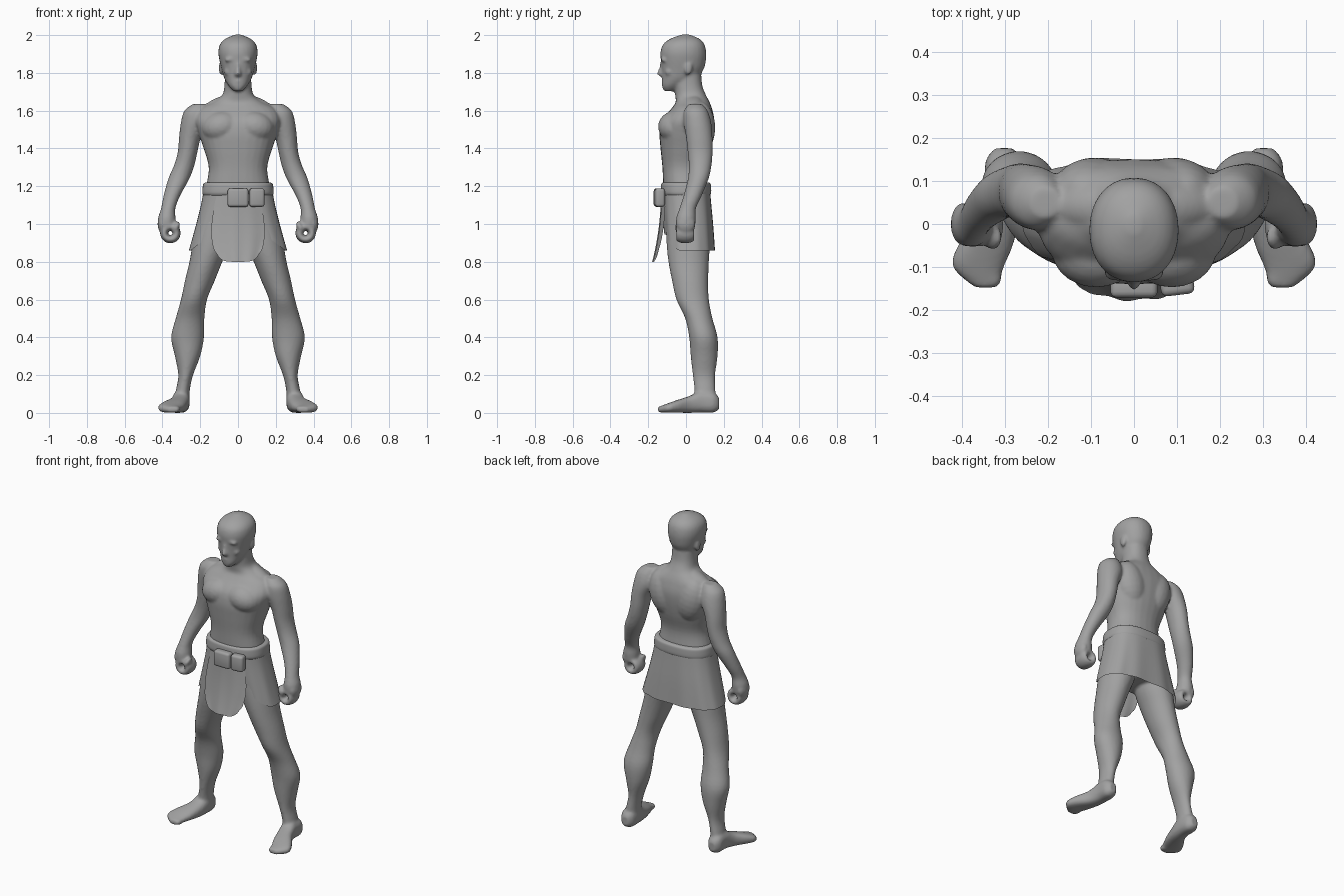
import bpy, bmesh, math
from mathutils import Matrix, Vector

if "Cube" in bpy.data.objects:
    bpy.data.objects.remove(bpy.data.objects["Cube"])

grey = bpy.data.materials.new("neutral_grey")
grey.diffuse_color = (0.36, 0.36, 0.36, 1)
grey.use_nodes = True
grey.node_tree.nodes["Principled BSDF"].inputs["Base Color"].default_value = grey.diffuse_color


def spline(rows, steps=4):
    """Catmull-Rom interpolation of a list of section rows."""
    out = []
    for i in range(len(rows) - 1):
        a, b = rows[max(i - 1, 0)], rows[i]
        c, d = rows[i + 1], rows[min(i + 2, len(rows) - 1)]
        for s in range(steps):
            t = s / steps
            out.append([0.5 * (2 * q + (r - p) * t + (2 * p - 5 * q + 4 * r - u) * t * t
                               + (3 * q - p - 3 * r + u) * t ** 3)
                        for p, q, r, u in zip(a, b, c, d)])
    return out + [list(rows[-1])]


def loft(bm, rows, axis='z', side=1, power=2.0, n=28, caps=True):
    """Rows: position along axis, two centre coordinates, two radii."""
    rings = []
    for p, c1, c2, r1, r2 in spline(rows):
        ring = []
        for k in range(n):
            a = 2 * math.pi * k / n
            u = c1 + r1 * math.copysign(abs(math.cos(a)) ** (2 / power), math.cos(a))
            v = c2 + r2 * math.copysign(abs(math.sin(a)) ** (2 / power), math.sin(a))
            ring.append(bm.verts.new((side * u, v, p) if axis == 'z' else (side * u, p, v)))
        rings.append(ring)
    for a, b in zip(rings, rings[1:]):
        for k in range(n):
            bm.faces.new((a[k], a[(k + 1) % n], b[(k + 1) % n], b[k]))
    if caps:
        bm.faces.new(rings[0])
        bm.faces.new(rings[-1])
    return rings


def ball(bm, loc, size, tilt=0):
    m = Matrix.Translation(loc) @ Matrix.Rotation(tilt, 4, 'Y') @ Matrix.Diagonal((*size, 1))
    bmesh.ops.create_uvsphere(bm, u_segments=20, v_segments=12, radius=1, matrix=m)


def ring_tube(bm, loc, major, minor, ystretch, n=24, m=12):
    """Closed ring whose hole runs along y."""
    v = [[bm.verts.new(Vector(loc) + Vector((
        math.cos(a) * (major + minor * math.cos(b)), ystretch * minor * math.sin(b),
        math.sin(a) * (major + minor * math.cos(b)))))
        for b in (2 * math.pi * j / m for j in range(m))]
        for a in (2 * math.pi * i / n for i in range(n))]
    for i in range(n):
        for j in range(m):
            bm.faces.new((v[i][j], v[(i + 1) % n][j],
                          v[(i + 1) % n][(j + 1) % m], v[i][(j + 1) % m]))


def finish(bm, name, angle=50):
    bmesh.ops.recalc_face_normals(bm, faces=bm.faces)
    me = bpy.data.meshes.new(name)
    bm.to_mesh(me)
    bm.free()
    ob = bpy.data.objects.new(name, me)
    bpy.context.collection.objects.link(ob)
    me.materials.append(grey)
    bpy.ops.object.select_all(action='DESELECT')
    ob.select_set(True)
    bpy.context.view_layer.objects.active = ob
    bpy.ops.object.shade_smooth_by_angle(angle=math.radians(angle))
    return ob


body = bmesh.new()
# torso from pelvis to neck
loft(body, [(0.92, 0, .015, .17, .11), (1.05, 0, .01, .19, .12), (1.2, 0, -.005, .168, .115),
            (1.3, 0, -.01, .155, .115), (1.4, 0, -.002, .182, .133), (1.48, 0, .003, .208, .143),
            (1.55, 0, .012, .225, .138), (1.61, 0, .03, .2, .108), (1.645, 0, .035, .135, .09),
            (1.68, 0, .025, .085, .082), (1.73, 0, .012, .072, .075), (1.8, 0, .005, .07, .075)],
     power=2.3)
# head
loft(body, [(1.703, 0, -.09, .022, .022), (1.73, 0, -.072, .048, .055), (1.77, 0, -.035, .072, .092),
            (1.82, 0, -.018, .087, .112), (1.87, 0, -.014, .099, .12), (1.91, 0, -.014, .104, .121),
            (1.95, 0, -.012, .096, .11), (1.98, 0, -.006, .068, .078), (2.003, 0, -.002, .015, .02)],
     power=2.15)
# nose
loft(body, [(1.782, 0, -.125, .014, .014), (1.795, 0, -.132, .018, .022), (1.82, 0, -.127, .012, .018),
            (1.865, 0, -.122, .009, .012)], n=12)
# lips and chin
ball(body, (0, -.118, 1.757), (.026, .012, .012))
ball(body, (0, -.105, 1.722), (.025, .02, .018))

for s in (-1, 1):
    # brows, cheeks, ears
    ball(body, (s * .038, -.116, 1.872), (.034, .018, .012), s * .15)
    ball(body, (s * .05, -.087, 1.805), (.024, .025, .022))
    ball(body, (s * .09, .012, 1.825), (.012, .022, .036))
    # chest, shoulder blades and neck muscles
    ball(body, (s * .088, -.06, 1.515), (.105, .088, .082), s * .2)
    ball(body, (s * .092, .075, 1.51), (.095, .08, .14), s * .25)
    ball(body, (s * .09, .04, 1.64), (.105, .05, .034), s * .36)
    # arm
    loft(body, [(1.635, .205, .05, .035, .035), (1.6, .222, .052, .062, .062), (1.54, .23, .06, .072, .073),
                (1.46, .254, .07, .058, .07), (1.38, .267, .075, .052, .066), (1.31, .285, .075, .054, .06),
                (1.24, .313, .065, .056, .055), (1.15, .35, .035, .044, .048), (1.08, .37, .008, .038, .044),
                (1.03, .377, 0, .047, .052), (.985, .375, -.002, .045, .05)], side=s)
    # curled hand with thumb
    ring_tube(body, (s * .358, -.004, .952), .034, .021, 2.4)
    ball(body, (s * .398, 0, 1.0), (.028, .05, .05))
    ball(body, (s * .328, -.03, .982), (.017, .03, .035), s * -.4)
    # leg
    loft(body, [(1.02, .115, .01, .1, .115), (.9, .14, .012, .1, .115), (.8, .17, .014, .087, .107),
                (.7, .202, .022, .079, .096), (.6, .233, .035, .069, .086), (.5, .254, .068, .076, .072),
                (.4, .267, .092, .087, .075), (.3, .267, .096, .067, .071), (.2, .277, .095, .039, .059),
                (.12, .292, .1, .037, .056), (.05, .299, .1, .042, .06)], side=s)
    # foot
    loft(body, [(.176, .302, .05, .022, .03), (.145, .302, .056, .043, .054), (.08, .302, .06, .046, .058),
                (.02, .314, .045, .05, .045), (-.05, .345, .034, .064, .033), (-.1, .362, .025, .06, .024),
                (-.148, .343, .017, .027, .014)], axis='y', side=s, power=2.5)
    # big toe
    ball(body, (s * .327, -.118, .02), (.021, .032, .019))

body = finish(body, "body")
fuse = body.modifiers.new("fuse", 'REMESH')
fuse.mode = 'VOXEL'
fuse.voxel_size = 0.008
fuse.use_smooth_shade = True
soft = body.modifiers.new("soften", 'SMOOTH')
soft.factor = 0.5
soft.iterations = 5

# wrapped skirt, hem rises at the front towards the middle
bm = bmesh.new()
rings = loft(bm, [(1.215, 0, 0, .177, .125), (1.12, 0, .005, .192, .128), (1.0, 0, .012, .221, .132),
                  (.86, 0, .02, .26, .133)], power=2.6, n=64, caps=False)
for ring in rings:
    for k, v in enumerate(ring):
        t = (1.215 - v.co.z) / .355
        if v.co.y < -.02:
            lift = max(0, min(1, (.25 - abs(v.co.x)) / .11))
            v.co.z += .085 * lift * t ** 3
        # soft cloth folds
        v.co.y += .003 * t * math.sin(k * 1.1)
bmesh.ops.solidify(bm, geom=bm.faces[:], thickness=.01)
finish(bm, "skirt")

# rolled waistband
bm = bmesh.new()
loft(bm, [(1.15, 0, 0, .183, .125), (1.165, 0, 0, .189, .133), (1.195, 0, 0, .187, .133),
          (1.213, 0, 0, .183, .13), (1.22, 0, 0, .172, .12)], power=2.5, n=64)
finish(bm, "waistband", 60)

# hanging front flap with rounded lower corners
bm = bmesh.new()
nx, nz = 20, 20
grid = []
for j in range(nz + 1):
    t = j / nz
    row = []
    for i in range(nx + 1):
        u = 2 * i / nx - 1
        half = .105 + .037 * math.sin(min(t / .65, 1) * math.pi / 2) - .012 * max(0, t - .65) / .35
        z = 1.19 - .39 * t + .045 * t ** 4 * abs(u) ** 5
        y = -.132 - .045 * t ** 2.2 + .024 * u * u + .003 * t * math.sin(u * 9)
        row.append(bm.verts.new((half * u * (1 - .12 * t ** 12), y, z)))
    grid.append(row)
for a, b in zip(grid, grid[1:]):
    for i in range(nx):
        bm.faces.new((a[i], a[i + 1], b[i + 1], b[i]))
bmesh.ops.solidify(bm, geom=bm.faces[:], thickness=.01)
finish(bm, "front_flap")

# belt knot made of two padded bundles
for name, x, w, y in (("knot_main", 0, .11, -.146), ("knot_end", .1, .078, -.14)):
    bm = bmesh.new()
    bmesh.ops.create_cube(bm, size=1, matrix=Matrix.Translation((x, y, 1.14))
                          @ Matrix.Rotation(.12 if x else 0, 4, 'Z')
                          @ Matrix.Diagonal((w, .05, .098, 1)))
    bmesh.ops.bevel(bm, geom=bm.edges[:], offset=.014, segments=3, profile=.5, affect='EDGES')
    finish(bm, name)
